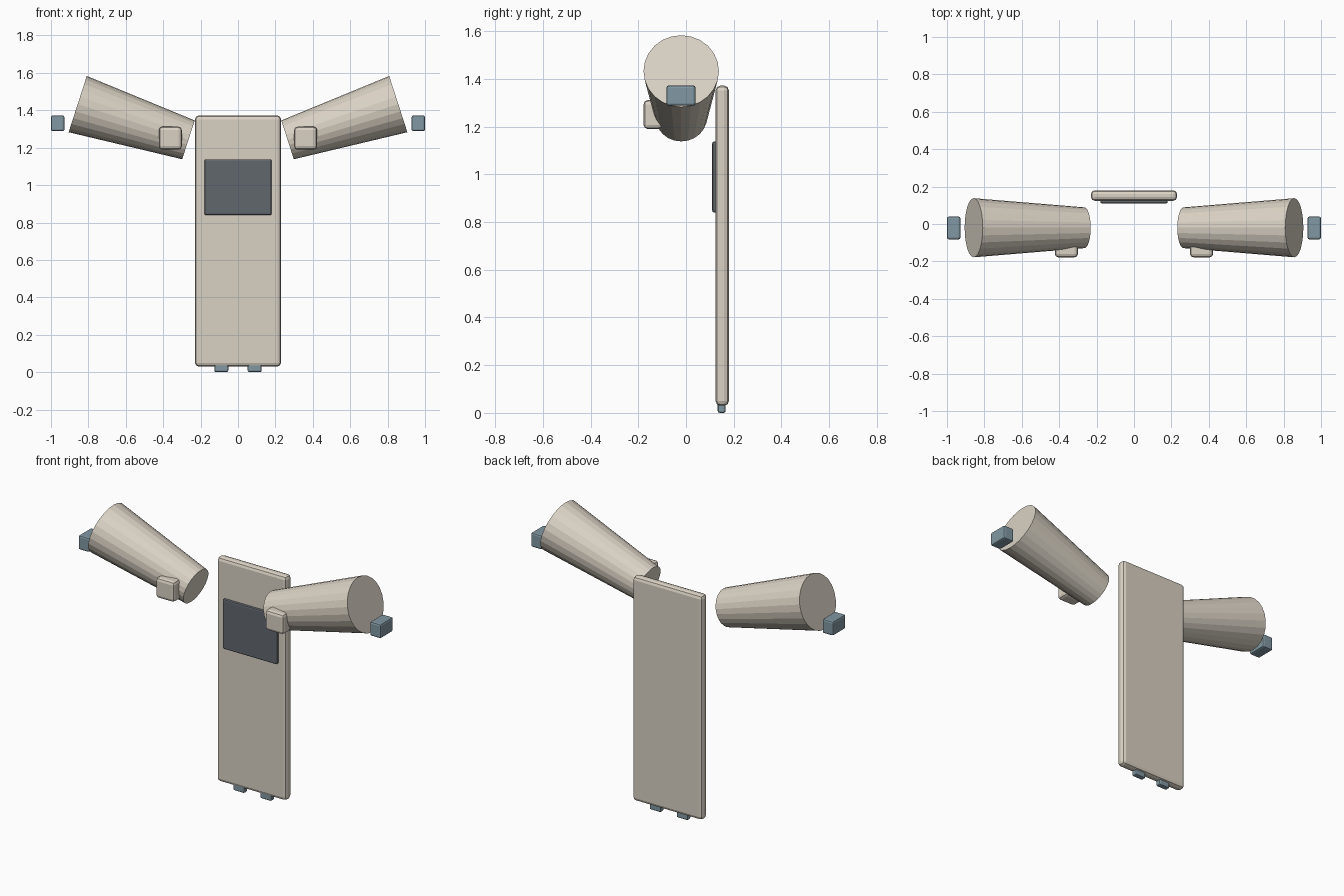
import bpy, bmesh
from mathutils import Vector

if "Cube" in bpy.data.objects:
    bpy.data.objects.remove(bpy.data.objects["Cube"])


def material(name, rgb):
    m = bpy.data.materials.new(name)
    m.diffuse_color = (*rgb, 1)
    m.use_nodes = True
    m.node_tree.nodes["Principled BSDF"].inputs["Base Color"].default_value = m.diffuse_color
    return m


CREAM = material("cream", (0.70, 0.64, 0.55))
SLATE = material("dark slate", (0.12, 0.135, 0.155))
BLUE = material("grey blue", (0.22, 0.31, 0.36))


def add_object(name, bm, mat):
    me = bpy.data.meshes.new(name)
    bm.to_mesh(me)
    bm.free()
    me.materials.append(mat)
    ob = bpy.data.objects.new(name, me)
    bpy.context.collection.objects.link(ob)
    return ob


def box(name, lo, hi, mat, bevel):
    """Box between two corners with rounded edges."""
    lo, hi = Vector(lo), Vector(hi)
    bm = bmesh.new()
    bmesh.ops.create_cube(bm, size=1)
    for v in bm.verts:
        v.co = (lo + hi) / 2 + v.co * (hi - lo)
    ob = add_object(name, bm, mat)
    mod = ob.modifiers.new("rounded edges", "BEVEL")
    mod.width = bevel
    mod.segments = 2
    return ob


def taper(name, a, b, ra, rb, mat):
    """Capped cone from point a to point b."""
    a, b = Vector(a), Vector(b)
    axis = b - a
    bm = bmesh.new()
    bmesh.ops.create_cone(bm, cap_ends=True, segments=24,
                          radius1=ra, radius2=rb, depth=axis.length)
    rot = axis.to_track_quat('Z', 'Y')
    for v in bm.verts:
        v.co = rot @ v.co + (a + b) / 2
    return add_object(name, bm, mat)


# Back panel and its dark inset plate
box("back_panel", (-0.23, 0.124, 0.03), (0.23, 0.18, 1.372), CREAM, 0.02)
box("chest_plate", (-0.18, 0.11, 0.84), (0.18, 0.14, 1.138), SLATE, 0.008)

# Paired parts
for s, side in ((-1, "left"), (1, "right")):
    def pair_box(name, x0, x1, y0, y1, z0, z1, mat, bevel):
        xs = sorted((s * x0, s * x1))
        box(f"{name}_{side}", (xs[0], y0, z0), (xs[1], y1, z1), mat, bevel)

    # Flared sleeve, wide end outwards
    taper(f"sleeve_{side}", (s * 0.265, -0.02, 1.242), (s * 0.857, -0.02, 1.433),
          0.109, 0.158, CREAM)
    # Pad on the front of the sleeve
    pair_box("sleeve_pad", 0.30, 0.423, -0.178, -0.098, 1.19, 1.312, CREAM, 0.018)
    # Hand block beyond the sleeve
    pair_box("hand_block", 0.928, 1.0, -0.082, 0.04, 1.288, 1.373, BLUE, 0.01)
    # Small foot under the panel
    pair_box("foot", 0.052, 0.126, 0.133, 0.166, 0.0, 0.045, BLUE, 0.008)
